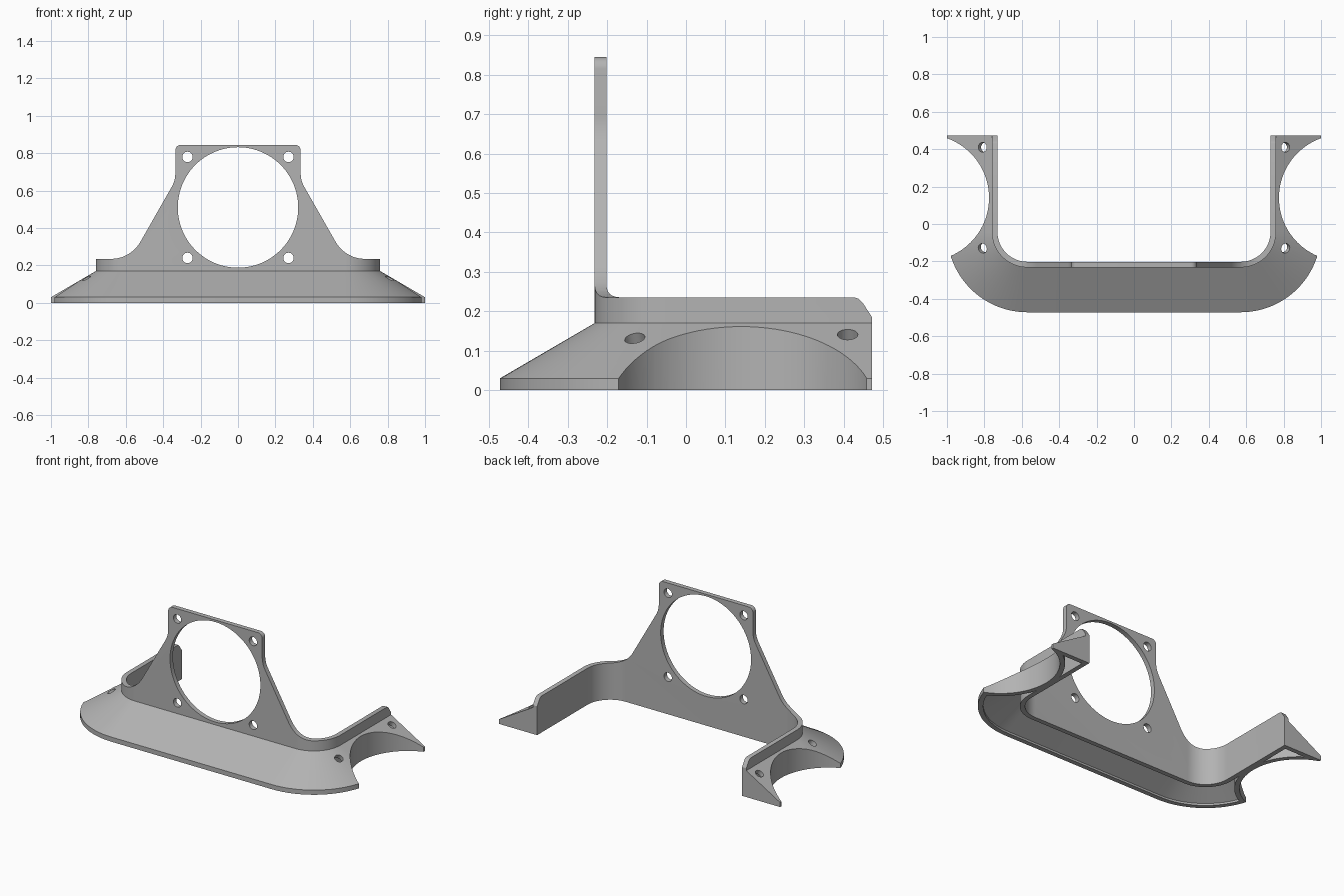
import bpy, bmesh, math
from mathutils import Vector, Matrix

cube = bpy.data.objects.get("Cube")
if cube:
    bpy.data.objects.remove(cube, do_unlink=True)

CORNER_X, CORNER_Y, BACK_Y = 0.57, -0.042, 0.472   # corner arc centre, arm end
WALL = 0.03
R_IN, R_WALL, R_RIM = 0.16, 0.19, 0.43             # wall faces and outer rim
SLOPE_Z = 0.17
SLOPE = (SLOPE_Z - WALL) / (R_RIM - R_WALL)

grey = bpy.data.materials.new("neutral grey")
grey.use_nodes = True
COLOUR = (0.45, 0.45, 0.45, 1)
grey.diffuse_color = COLOUR
grey.node_tree.nodes["Principled BSDF"].inputs["Base Color"].default_value = COLOUR


def finish(name, bm):
    bmesh.ops.recalc_face_normals(bm, faces=bm.faces)
    mesh = bpy.data.meshes.new(name)
    bm.to_mesh(mesh)
    bm.free()
    mesh.materials.append(grey)
    ob = bpy.data.objects.new(name, mesh)
    bpy.context.collection.objects.link(ob)
    return ob


def u_sweep(name, profile, end_y, steps=24):
    """Sweep a closed (radius, z) profile along the U-shaped path."""
    bm = bmesh.new()
    half = [(None, 0)] + [(i, -math.pi / 2 * i / steps) for i in range(steps + 1)]
    stations = [(1, s) for s in half] + [(-1, s) for s in reversed(half)]
    rings = []
    for side, (i, a) in stations:
        ring = []
        for r, z in profile:
            y = end_y if i is None else CORNER_Y + r * math.sin(a)
            ring.append(bm.verts.new((side * (CORNER_X + r * math.cos(a)), y, z)))
        rings.append(ring)
    n = len(profile)
    for a, b in zip(rings, rings[1:]):
        for k in range(n):
            bm.faces.new((a[k], a[(k + 1) % n], b[(k + 1) % n], b[k]))
    bm.faces.new(rings[0])
    bm.faces.new(rings[-1])
    return finish(name, bm)


def prism(name, points, depth):
    """Extrude a closed 3D outline along a vector."""
    bm = bmesh.new()
    face = bm.faces.new([bm.verts.new(p) for p in points])
    new = bmesh.ops.extrude_face_region(bm, geom=[face])["geom"]
    verts = [g for g in new if isinstance(g, bmesh.types.BMVert)]
    bmesh.ops.translate(bm, verts=verts, vec=depth)
    return finish(name, bm)


def cylinder(name, centre, axis, radius, length, segments=32):
    bm = bmesh.new()
    turn = Vector(axis).to_track_quat("Z", "Y").to_matrix().to_4x4()
    bmesh.ops.create_cone(bm, cap_ends=True, segments=segments, radius1=radius,
                          radius2=radius, depth=length,
                          matrix=Matrix.Translation(centre) @ turn)
    return finish(name, bm)


def boolean(ob, cutter, operation="DIFFERENCE"):
    mod = ob.modifiers.new("cut", "BOOLEAN")
    mod.operation, mod.solver, mod.object = operation, "EXACT", cutter
    bpy.context.view_layer.objects.active = ob
    bpy.ops.object.modifier_apply(modifier=mod.name)
    bpy.data.objects.remove(cutter, do_unlink=True)


def rounded(corners, steps=10):
    """Outline whose (x, z, radius) corners are filleted."""
    out = []
    for i, (x, z, r) in enumerate(corners):
        p = Vector((x, z))
        if not r:
            out.append(p)
            continue
        u = (Vector(corners[i - 1][:2]) - p).normalized()
        v = (Vector(corners[(i + 1) % len(corners)][:2]) - p).normalized()
        half = u.angle(v) / 2
        centre = p + (u + v).normalized() * r / math.sin(half)
        a, b = p + u * r / math.tan(half) - centre, p + v * r / math.tan(half) - centre
        total = a.angle(b)
        for k in range(steps + 1):
            t = total * k / steps
            out.append(centre + (a * math.sin(total - t) + b * math.sin(t)) / math.sin(total))
    return out


# Sloped skirt with a tall upright wall, trimmed to the mount's silhouette
bracket = u_sweep("mounting_bracket", [(R_IN, 0), (R_RIM, 0), (R_RIM, WALL), (R_WALL, SLOPE_Z),
                                       (R_WALL, 0.845), (R_IN, 0.845)], BACK_Y)
half = [(0.335, 0.845, 0.03), (0.335, 0.654, 0.15), (0.574, 0.235, 0.18),
        (1.2, 0.235, 0), (1.2, -0.2, 0)]
outline = rounded(half + [(-x, z, r) for x, z, r in reversed(half)])
boolean(bracket, prism("silhouette", [(p.x, -1, p.y) for p in outline], (0, 2, 0)), "INTERSECT")

# Hollow underside, leaving end webs and walls round the side cutouts
drop = WALL / math.cos(math.atan(SLOPE))
inner = R_RIM - WALL
cavity = u_sweep("cavity", [(R_WALL, -0.1), (inner, -0.1),
                            (inner, SLOPE_Z - drop - SLOPE * (inner - R_WALL)),
                            (R_WALL, SLOPE_Z - drop)], BACK_Y - WALL)
CUT_X, CUT_Y, CUT_R = 1.113, 0.14, 0.338
for side in (-1, 1):
    boolean(cavity, cylinder("web", (side * CUT_X, CUT_Y, 0), (0, 0, 1), CUT_R + WALL, 1, 96))
boolean(bracket, cavity)

# Side cutouts and screw holes square to the slope
for side in (-1, 1):
    boolean(bracket, cylinder("side_cut", (side * CUT_X, CUT_Y, 0), (0, 0, 1), CUT_R, 1, 96))
    for y in (-0.13, 0.41):
        out = Vector((0.81 - CORNER_X, min(y - CORNER_Y, 0)))
        z = SLOPE_Z - SLOPE * (out.length - R_WALL)
        out.normalize()
        boolean(bracket, cylinder("screw", (side * 0.81, y, z),
                                  (side * out.x * SLOPE, out.y * SLOPE, 1), 0.026, 0.1))

# Large round opening and its four bolt holes
boolean(bracket, cylinder("opening", (0, -0.2, 0.51), (0, 1, 0), 0.322, 0.3, 96))
for x in (-0.27, 0.27):
    for z in (0.24, 0.78):
        boolean(bracket, cylinder("bolt", (x, -0.2, z), (0, 1, 0), 0.028, 0.3))

# Sloped top corners at the arm ends
tip = [(0.425, 0.236), (0.438, 0.232), (0.448, 0.222), (BACK_Y, 0.185), (0.6, 0.185), (0.6, 0.3), (0.425, 0.3)]
boolean(bracket, prism("arm_tip", [(-1.2, y, z) for y, z in tip], (2.4, 0, 0)))

bpy.ops.object.select_all(action="DESELECT")
bracket.select_set(True)
bpy.context.view_layer.objects.active = bracket
bpy.ops.object.shade_smooth_by_angle(angle=math.radians(25))
